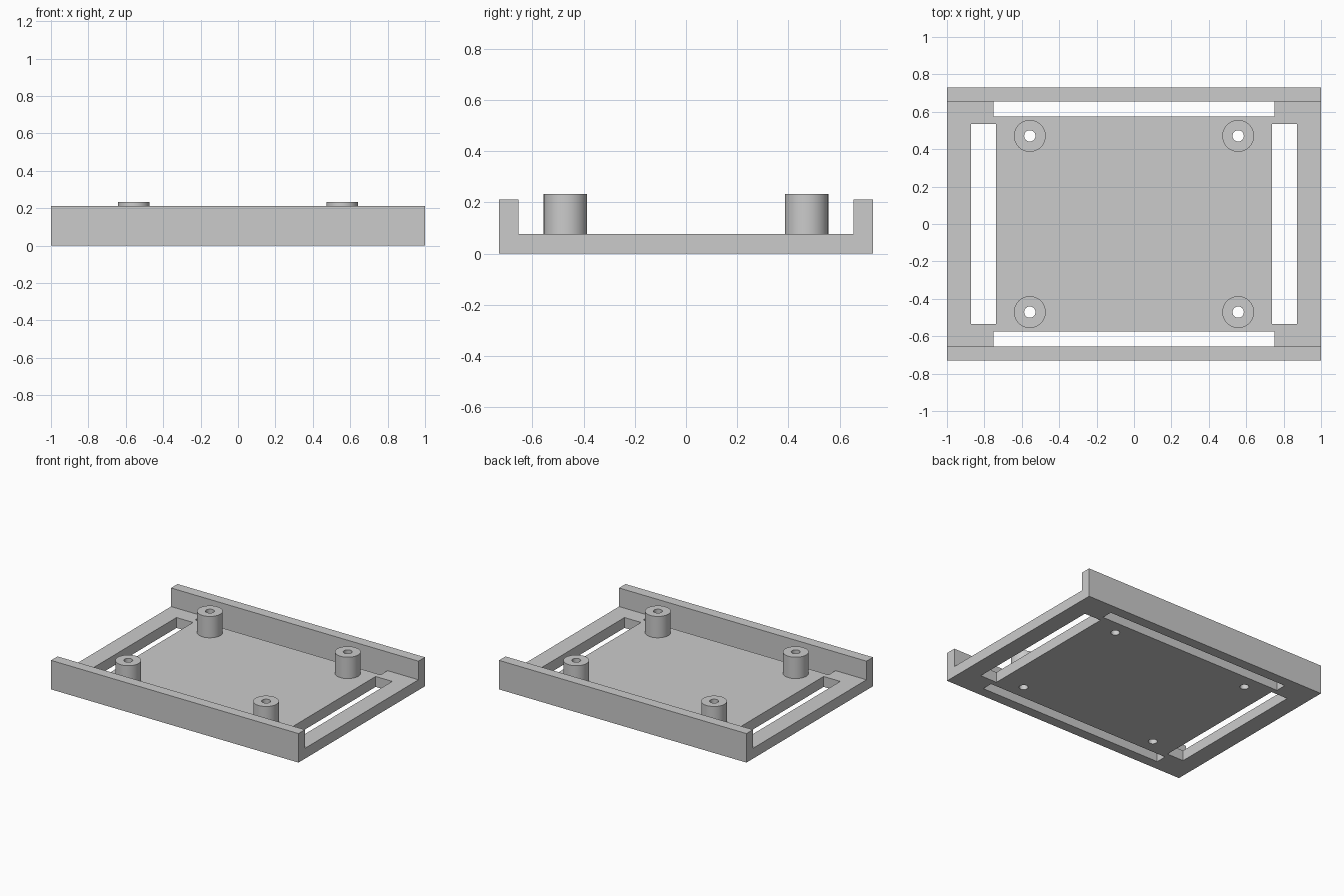
import bpy
import bmesh
from mathutils import Matrix, Vector

if "Cube" in bpy.data.objects:
    bpy.data.objects.remove(bpy.data.objects["Cube"], do_unlink=True)

HALF_X, HALF_Y = 1.0, 0.73
WALL_IN, WALL_TOP, FLOOR = 0.655, 0.212, 0.076
POST_X, POST_Y, POST_TOP = 0.557, 0.471, 0.232
POST_R, HOLE_R = 0.085, 0.03

grey = bpy.data.materials.new("light grey")
grey.use_nodes = True
colour = (0.6, 0.6, 0.6, 1)
grey.diffuse_color = colour
grey.node_tree.nodes["Principled BSDF"].inputs["Base Color"].default_value = colour


def make_object(name, bm):
    bmesh.ops.recalc_face_normals(bm, faces=bm.faces)
    mesh = bpy.data.meshes.new(name)
    bm.to_mesh(mesh)
    bm.free()
    mesh.materials.append(grey)
    obj = bpy.data.objects.new(name, mesh)
    bpy.context.collection.objects.link(obj)
    return obj


def add_box(bm, x0, x1, y0, y1, z0, z1):
    size = Matrix.Diagonal((x1 - x0, y1 - y0, z1 - z0, 1))
    centre = Vector((x0 + x1, y0 + y1, z0 + z1)) / 2
    bmesh.ops.create_cube(bm, size=1, matrix=Matrix.Translation(centre) @ size)


def add_cylinder(bm, x, y, radius, z0, z1):
    bmesh.ops.create_cone(bm, cap_ends=True, segments=48, radius1=radius, radius2=radius,
                          depth=z1 - z0, matrix=Matrix.Translation((x, y, (z0 + z1) / 2)))


def cut(obj, cutter):
    mod = obj.modifiers.new("cut", "BOOLEAN")
    mod.operation = "DIFFERENCE"
    mod.solver = "EXACT"
    mod.object = cutter
    bpy.context.view_layer.objects.active = obj
    bpy.ops.object.modifier_apply(modifier=mod.name)


# Tray: U-shaped section swept along x, giving the floor and both side walls
bm = bmesh.new()
half = [(HALF_Y, 0), (HALF_Y, WALL_TOP), (WALL_IN, WALL_TOP), (WALL_IN, FLOOR)]
section = half + [(-y, z) for y, z in reversed(half)]
face = bm.faces.new([bm.verts.new((-HALF_X, y, z)) for y, z in section])
swept = bmesh.ops.extrude_face_region(bm, geom=[face])["geom"]
bmesh.ops.translate(bm, vec=(2 * HALF_X, 0, 0),
                    verts=[v for v in swept if isinstance(v, bmesh.types.BMVert)])
tray = make_object("tray", bm)

# Cutters for the floor slots and the screw holes
slots = bmesh.new()
holes = bmesh.new()
for s in (-1, 1):
    x0, x1 = sorted((s * 0.738, s * 0.872))
    add_box(slots, x0, x1, -0.535, 0.535, -0.1, 0.15)
    y0, y1 = sorted((s * 0.575, s * WALL_IN))
    add_box(slots, -0.75, 0.75, y0, y1, -0.1, 0.15)
    for t in (-1, 1):
        add_cylinder(holes, s * POST_X, t * POST_Y, HOLE_R, -0.1, 0.4)
slot_cutter = make_object("slot_cutter", slots)
hole_cutter = make_object("hole_cutter", holes)
cut(tray, slot_cutter)
cut(tray, hole_cutter)

# Four hollow mounting posts
for side, sx in (("right", -1), ("left", 1)):
    for end, sy in (("front", -1), ("back", 1)):
        bm = bmesh.new()
        add_cylinder(bm, sx * POST_X, sy * POST_Y, POST_R, FLOOR, POST_TOP)
        post = make_object(f"post_{end}_{side}", bm)
        cut(post, hole_cutter)
        bpy.ops.object.select_all(action="DESELECT")
        post.select_set(True)
        bpy.context.view_layer.objects.active = post
        bpy.ops.object.shade_smooth_by_angle()

for cutter in (slot_cutter, hole_cutter):
    bpy.data.objects.remove(cutter, do_unlink=True)
